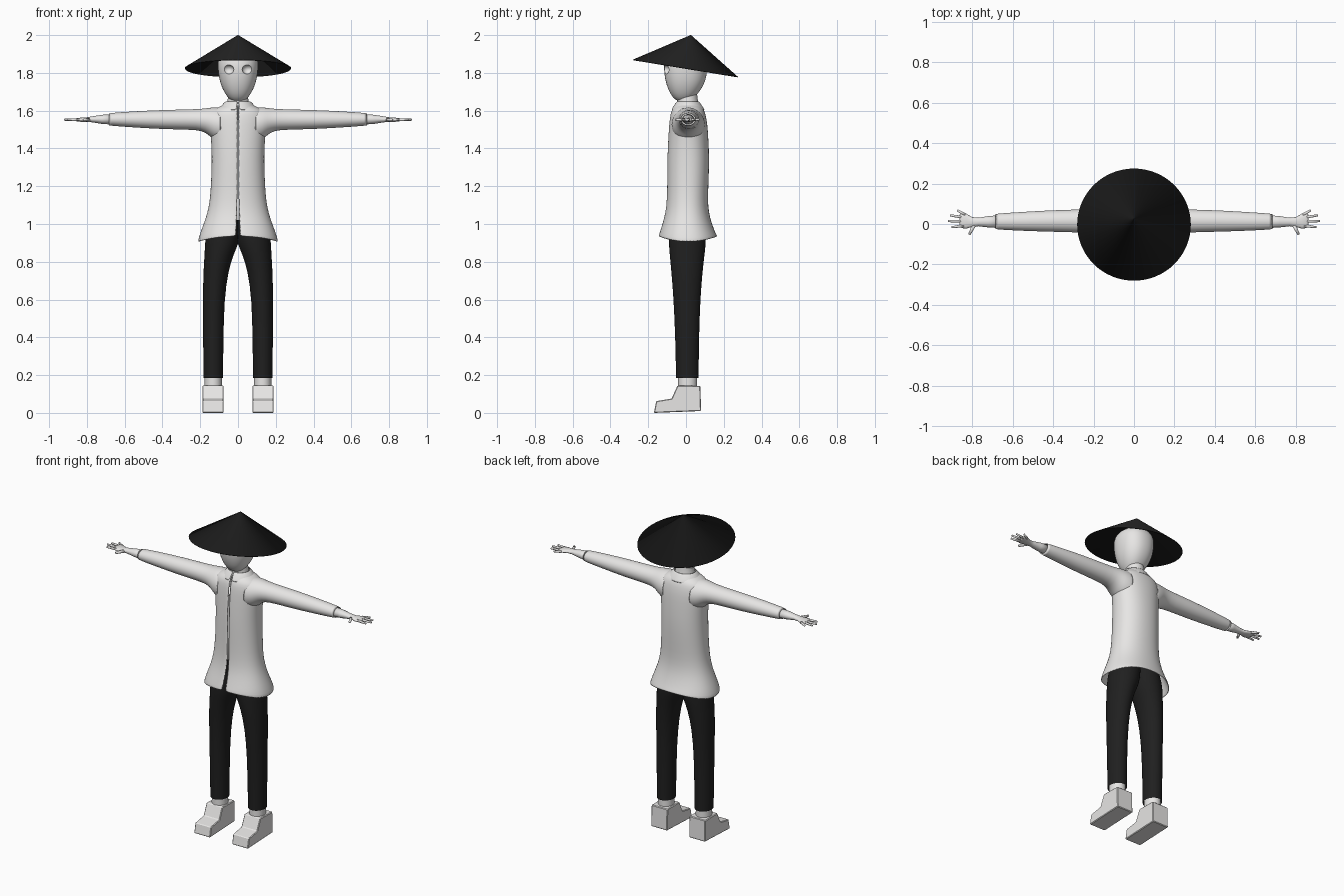
import bpy, bmesh, math
from mathutils import Vector, Matrix

cube = bpy.data.objects.get("Cube")
if cube:
    bpy.data.objects.remove(cube, do_unlink=True)


def material(name, rgb):
    m = bpy.data.materials.new(name)
    m.use_nodes = True
    m.diffuse_color = (*rgb, 1)
    m.node_tree.nodes["Principled BSDF"].inputs["Base Color"].default_value = (*rgb, 1)
    return m


LIGHT = material("pale_cloth", (0.8, 0.79, 0.78))
DARK = material("black_cloth", (0.014, 0.014, 0.014))


def add_object(name, bm, mat, smooth=True, mirror=False, subdiv=0, thick=0):
    mesh = bpy.data.meshes.new(name)
    bm.to_mesh(mesh)
    bm.free()
    mesh.materials.append(mat)
    ob = bpy.data.objects.new(name, mesh)
    bpy.context.collection.objects.link(ob)
    for p in mesh.polygons:
        p.use_smooth = smooth
    if thick:
        s = ob.modifiers.new("thickness", "SOLIDIFY")
        s.thickness = thick
        s.offset = -1
    if subdiv:
        ob.modifiers.new("rounding", "SUBSURF").levels = subdiv
        ob.modifiers["rounding"].render_levels = subdiv
    if mirror:
        ob.modifiers.new("mirror", "MIRROR")
    return ob


def loft(bm, rings, axis="z", power=2.0, sides=28, gaps=None, lift=0, caps=False):
    """Skin rings (t, centre a, radius a, centre b, radius b) along an axis."""
    rows = []
    for i, (t, ca, ra, cb, rb) in enumerate(rings):
        g = gaps[i] / ra if gaps else 0
        span = 2 * math.pi - 2 * g
        count = sides + 1 if gaps else sides
        row = []
        for k in range(count):
            ang = -math.pi / 2 + g + span * k / sides
            c, s = math.cos(ang), math.sin(ang)
            a = ca + ra * math.copysign(abs(c) ** (2 / power), c)
            b = cb + rb * math.copysign(abs(s) ** (2 / power), s)
            rise = lift * s * s if i == 0 else 0
            row.append(bm.verts.new((a, b, t + rise) if axis == "z" else (t, a, b)))
        rows.append(row)
    for lo, hi in zip(rows, rows[1:]):
        n = len(lo)
        for k in range(n - 1 if gaps else n):
            j = (k + 1) % n
            bm.faces.new((lo[k], lo[j], hi[j], hi[k]))
    if caps:
        bm.faces.new(rows[0][::-1])
        bm.faces.new(rows[-1])
    return bm


# Straw hat, tipped back
bm = bmesh.new()
bmesh.ops.create_cone(bm, cap_ends=False, segments=64, radius1=0.281, radius2=0.0005, depth=0.178)
bmesh.ops.translate(bm, verts=bm.verts, vec=(0, 0, 0.089))
bmesh.ops.transform(bm, verts=bm.verts,
                    matrix=Matrix.Translation((0, -0.003, 1.825)) @ Matrix.Rotation(math.radians(-9.3), 4, "X"))
add_object("hat", bm, DARK, thick=0.004)

# Head with hollow eye sockets
head = add_object("head", loft(bmesh.new(), [
    (1.648, 0, .02, -.015, .02), (1.657, 0, .042, -.015, .042),
    (1.69, 0, .07, -.01, .076), (1.74, 0, .093, -.004, .101),
    (1.79, 0, .104, -.002, .114), (1.86, 0, .111, -.002, .117),
    (1.9, 0, .095, 0, .1), (1.925, 0, .05, 0, .05)], power=2.25, caps=True), LIGHT, subdiv=1)
bm = bmesh.new()
for side in (-1, 1):
    bmesh.ops.create_uvsphere(
        bm, u_segments=24, v_segments=16, radius=0.03,
        matrix=Matrix.Translation((side * 0.052, -0.113, 1.818)) @ Matrix.Diagonal((1, 1, 0.85, 1)))
sockets = add_object("socket_cutter", bm, LIGHT)
cut = head.modifiers.new("sockets", "BOOLEAN")
cut.operation = "DIFFERENCE"
cut.object = sockets
bpy.context.view_layer.objects.active = head
for m in ("rounding", "sockets"):
    bpy.ops.object.modifier_apply(modifier=m)
bpy.data.objects.remove(sockets, do_unlink=True)
head.select_set(True)
bpy.ops.object.shade_smooth_by_angle(angle=math.radians(40))
head.select_set(False)

# Neck
add_object("neck", loft(bmesh.new(), [
    (1.55, 0, .07, .01, .065), (1.62, 0, .066, .01, .062),
    (1.66, 0, .052, .008, .052), (1.73, 0, .05, .005, .052)]), LIGHT, subdiv=1)

# Coat, open down the front and flared at the hem
add_object("coat", loft(bmesh.new(), [
    (.905, 0, .215, .01, .157), (.95, 0, .202, .008, .15), (1.0, 0, .183, .006, .132),
    (1.06, 0, .162, .006, .115), (1.13, 0, .149, .007, .109), (1.22, 0, .143, .01, .11),
    (1.35, 0, .139, .012, .112), (1.45, 0, .143, .012, .107), (1.53, 0, .152, .012, .102),
    (1.58, 0, .15, .01, .094), (1.606, 0, .13, .01, .085), (1.622, 0, .095, .01, .072),
    (1.635, 0, .072, .01, .06)],
    power=2.2, gaps=[.007, .006, .005, .003] + [.0015] * 9, lift=.03),
    LIGHT, subdiv=1, thick=.006)
add_object("collar", loft(bmesh.new(), [
    (1.604, 0, .104, .01, .09), (1.624, 0, .09, .01, .077),
    (1.64, 0, .076, .01, .066), (1.65, 0, .066, .01, .058)],
    gaps=[.008, .005, .003, .002]), LIGHT, subdiv=1, thick=.004)

# Sleeves, blending out of the shoulders
add_object("sleeves", loft(bmesh.new(), [
    (.09, .012, .09, 1.525, .092), (.13, .012, .084, 1.532, .086), (.155, .013, .074, 1.543, .072),
    (.19, .014, .064, 1.552, .058), (.25, .015, .057, 1.553, .054), (.4, .015, .054, 1.553, .051),
    (.55, .013, .047, 1.554, .043), (.69, .012, .039, 1.554, .033)], axis="x"),
    LIGHT, mirror=True, subdiv=1, thick=.004)

# Hands with tapered fingers
bm = loft(bmesh.new(), [
    (.66, .012, .032, 1.554, .028), (.72, .011, .028, 1.554, .024), (.77, .01, .021, 1.554, .016),
    (.8, .01, .024, 1.553, .012), (.83, .014, .037, 1.552, .011), (.852, .018, .038, 1.552, .009),
    (.862, .018, .03, 1.552, .005)], axis="x", sides=16, caps=True)


def finger(base, tip, r=.008):
    a, b = Vector((*base, 1.552)), Vector((*tip, 1.552))
    d = b - a
    bmesh.ops.create_cone(bm, cap_ends=True, segments=10, radius1=r, radius2=r * .65, depth=d.length,
                          matrix=Matrix.Translation((a + b) / 2) @ d.to_track_quat("Z", "Y").to_matrix().to_4x4())


finger((.835, .045), (.875, .068))
finger((.84, .032), (.91, .043))
finger((.84, .014), (.92, .014))
finger((.84, -.008), (.902, -.016))
finger((.79, -.004), (.815, -.053), .01)
add_object("hands", bm, LIGHT, mirror=True)

# Trousers: two legs meeting at the crotch
add_object("trousers", loft(bmesh.new(), [
    (.185, .131, .052, .007, .06), (.4, .131, .054, .006, .063), (.6, .129, .057, .005, .071),
    (.75, .118, .066, .005, .083), (.84, .1, .077, .006, .093), (.89, .087, .089, .007, .098),
    (.95, .08, .09, .007, .098), (1.02, .065, .08, .007, .09)]), DARK, mirror=True, subdiv=1)

# Ankles and blocky shoes
add_object("ankles", loft(bmesh.new(), [
    (.12, .131, .046, .008, .05), (.22, .131, .045, .008, .05)]), LIGHT, mirror=True)
bm = bmesh.new()
profile = [(.08, .01), (.076, .143), (-.045, .145), (-.076, .076), (-.158, .062), (-.17, 0)]
ends = [[bm.verts.new((x, y, z)) for y, z in profile] for x in (.076, .188)]
bm.faces.new(ends[0])
bm.faces.new(ends[1][::-1])
for k in range(len(profile)):
    j = (k + 1) % len(profile)
    bm.faces.new((ends[0][k], ends[1][k], ends[1][j], ends[0][j]))
bmesh.ops.recalc_face_normals(bm, faces=bm.faces)
shoes = add_object("shoes", bm, LIGHT, smooth=False, mirror=True)
bevel = shoes.modifiers.new("soft_edges", "BEVEL")
bevel.width = .004
bevel.segments = 1
